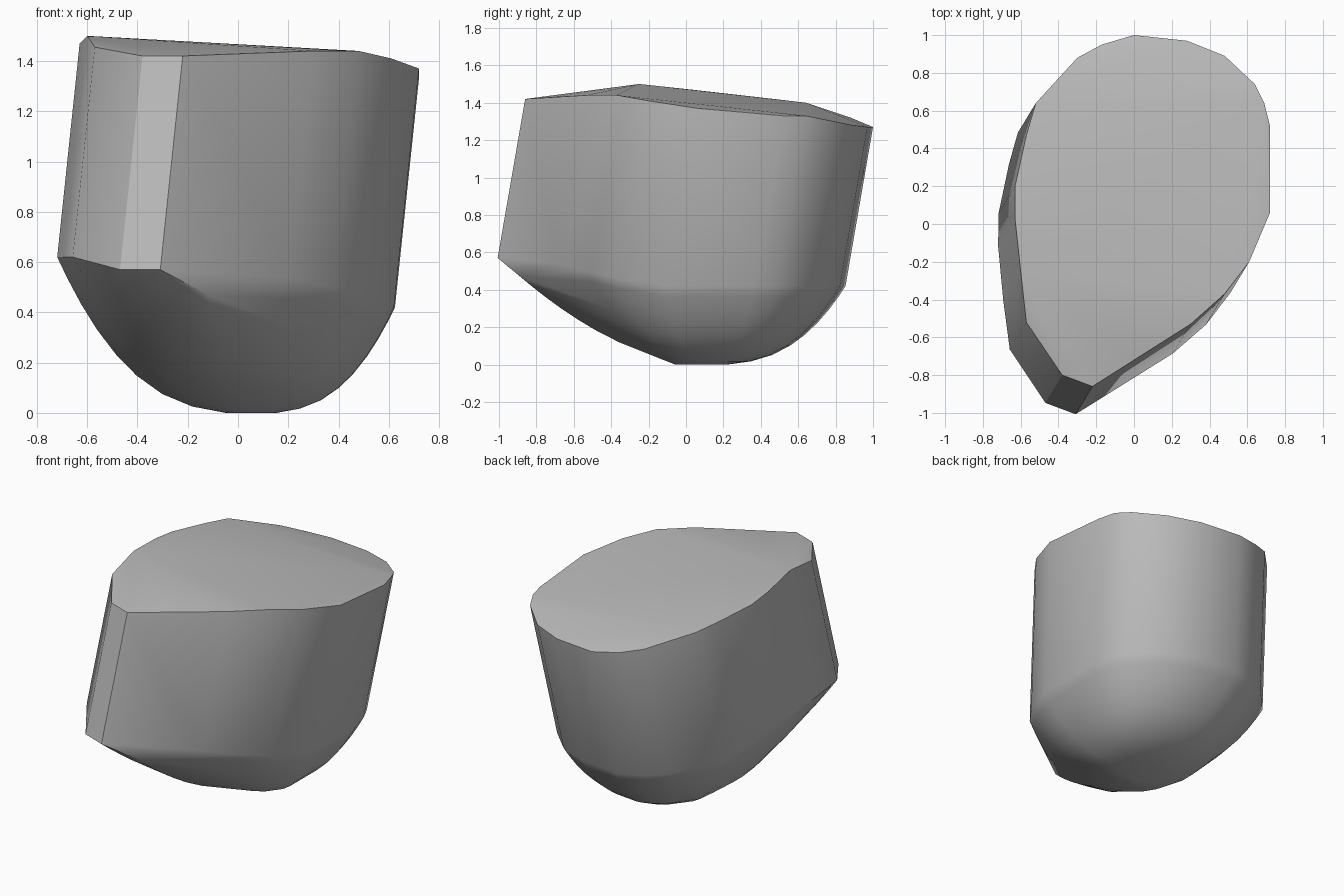
import bpy
import bmesh
import math
from mathutils import Vector

# Remove the default object
default_object = bpy.data.objects.get("Cube")
if default_object:
    bpy.data.objects.remove(default_object, do_unlink=True)

# Rim of the slanted top: x, y, top height, height where the wall meets the dome
RIM = [
    (-.22, -.86, 1.42, .57), (-.38, -.8, 1.42, .57), (-.57, -.52, 1.455, .62),
    (-.6, -.25, 1.5, .62), (-.63, .03, 1.47, .62), (-.63, .2, 1.45, .62),
    (-.57, .47, 1.42, .55), (-.52, .64, 1.4, .5), (-.3, .88, 1.32, .45),
    (-.17, .95, 1.29, .43), (0, 1, 1.27, .42), (.28, .97, 1.27, .42),
    (.48, .89, 1.28, .42), (.64, .74, 1.31, .42), (.69, .64, 1.33, .42),
    (.72, .52, 1.33, .42), (.72, .06, 1.37, .42), (.61, -.2, 1.41, .46),
    (.48, -.37, 1.44, .5), (.3, -.53, 1.44, .54), (-.02, -.72, 1.43, .47),
]
LEAN = Vector((.105, .173, 1))       # direction of the leaning wall
DOME_CENTRE = Vector((.07, .11, 0))  # lowest point of the rounded base
DOME_STEPS = (.15, .32, .47, .6, .7, .8, .88, .95)


def flat_material(name, colour):
    material = bpy.data.materials.new(name)
    material.use_nodes = True
    material.diffuse_color = colour
    shader = next(n for n in material.node_tree.nodes if n.type == "BSDF_PRINCIPLED")
    shader.inputs["Base Color"].default_value = colour
    return material


def dome_point(foot, ratio):
    """Point on the rounded base between its centre and a wall foot."""
    forward = min(max((-foot.y - .2) / .8, 0), 1)
    power = 2.8 - 1.15 * forward      # the front slopes more straightly
    point = DOME_CENTRE.lerp(foot, ratio)
    point.z = 0 if ratio < .2 else foot.z * ratio ** power
    return point


def wrapped_solid(name, points, material):
    """Wrap a tight convex skin around a cloud of points."""
    mesh = bpy.data.meshes.new(name)
    bm = bmesh.new()
    for point in points:
        bm.verts.new(point)
    hull = bmesh.ops.convex_hull(bm, input=bm.verts[:])
    unused = {g for g in hull["geom_interior"] + hull["geom_unused"]
              if isinstance(g, bmesh.types.BMVert)}
    bmesh.ops.delete(bm, geom=list(unused), context="VERTS")
    bmesh.ops.recalc_face_normals(bm, faces=bm.faces[:])
    bm.to_mesh(mesh)
    bm.free()
    mesh.materials.append(material)
    solid = bpy.data.objects.new(name, mesh)
    bpy.context.collection.objects.link(solid)
    return solid


# Slanted top, leaning wall and rounded base
points = []
for x, y, top, bottom in RIM:
    crown = Vector((x, y, top))
    foot = crown - LEAN * (top - bottom)
    points += [crown, foot]
    points += [dome_point(foot, ratio) for ratio in DOME_STEPS]

grey = flat_material("plain grey", (.5, .5, .5, 1))
body = wrapped_solid("rounded_block", points, grey)

# Smooth the curved sides while keeping the rim crisp
bpy.ops.object.select_all(action="DESELECT")
body.select_set(True)
bpy.context.view_layer.objects.active = body
bpy.ops.object.shade_smooth_by_angle(angle=math.radians(30))
